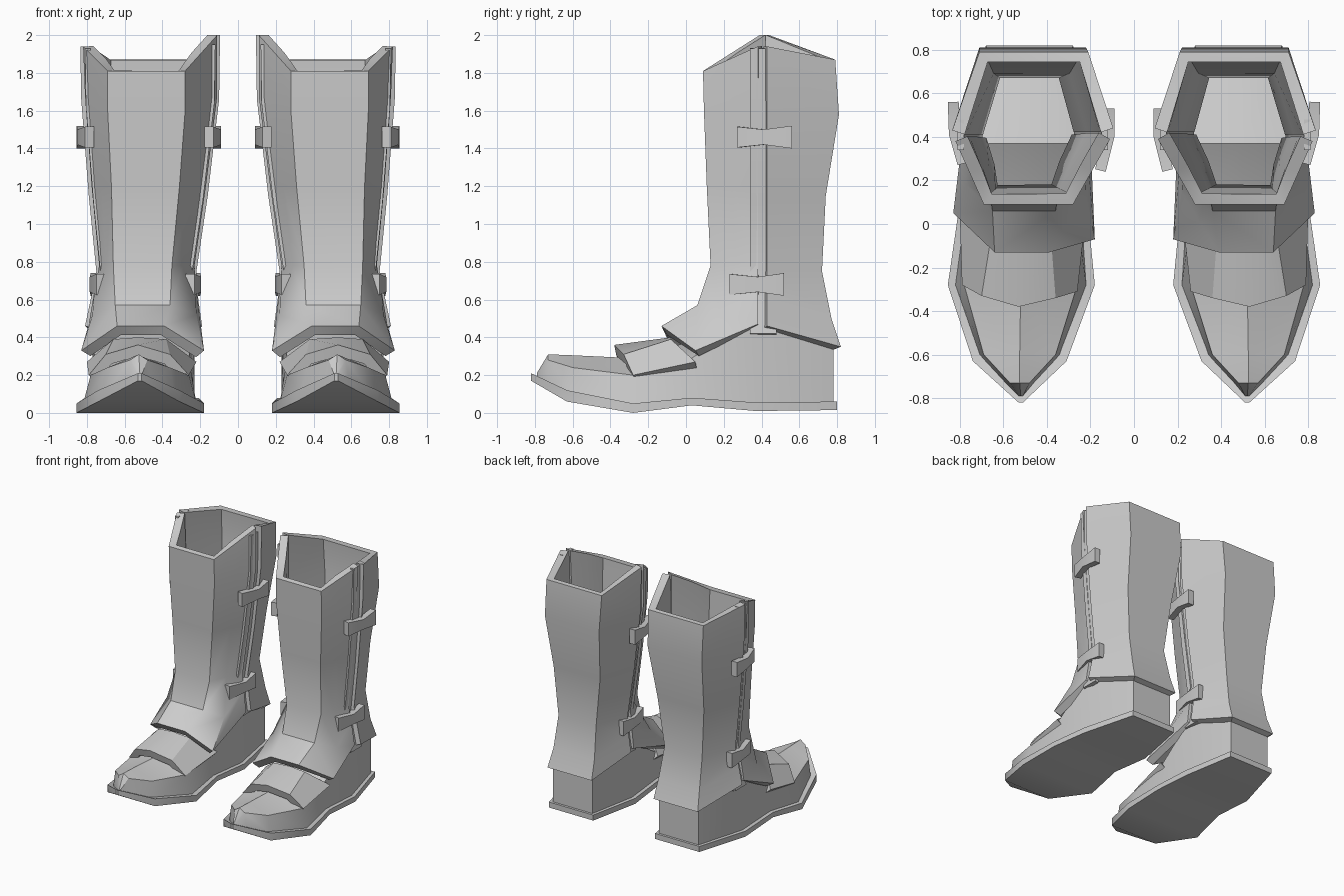
import bpy, bmesh, math

if "Cube" in bpy.data.objects:
    bpy.data.objects.remove(bpy.data.objects["Cube"])

grey = bpy.data.materials.new("plain_grey")
grey.use_nodes = True
grey.diffuse_color = (0.6, 0.6, 0.6, 1)
grey.node_tree.nodes["Principled BSDF"].inputs["Base Color"].default_value = (0.6, 0.6, 0.6, 1)


def loft(name, rows, closed=False, thickness=0.0, angle=35):
    """Skin rows of points, thicken open skins inward, mirror to the other boot."""
    bm = bmesh.new()
    grid = [[bm.verts.new(p) for p in row] for row in rows]
    n = len(rows[0])
    for a, b in zip(grid, grid[1:]):
        for i in range(n if closed else n - 1):
            j = (i + 1) % n
            bm.faces.new((a[i], b[i], b[j], a[j]))
    if closed:
        bm.faces.new(grid[0])
        bm.faces.new(grid[-1])
        bmesh.ops.recalc_face_normals(bm, faces=bm.faces)
    mesh = bpy.data.meshes.new(name)
    bm.to_mesh(mesh)
    bm.free()
    mesh.materials.append(grey)
    ob = bpy.data.objects.new(name, mesh)
    bpy.context.collection.objects.link(ob)
    bpy.ops.object.select_all(action="DESELECT")
    ob.select_set(True)
    bpy.context.view_layer.objects.active = ob
    if thickness:
        mod = ob.modifiers.new("thickness", "SOLIDIFY")
        mod.thickness = thickness
        mod.offset = -1
        bpy.ops.object.modifier_apply(modifier=mod.name)
    bpy.ops.object.shade_smooth_by_angle(angle=math.radians(angle))
    ob.modifiers.new("other_boot", "MIRROR").use_mirror_merge = False
    return ob


def blend(a, b, t=0.5):
    return tuple(p + (q - p) * t for p, q in zip(a, b))


# Sole: y, inner x, outer x, bottom z, top z
sole = [(-0.82, 0.51, 0.53, 0.17, 0.21), (-0.63, 0.31, 0.74, 0.06, 0.12),
        (-0.28, 0.18, 0.855, 0, 0.05), (0.03, 0.21, 0.81, 0.04, 0.08),
        (0.37, 0.2, 0.8, 0.01, 0.055), (0.8, 0.28, 0.68, 0.015, 0.06)]
loft("sole", [[(a, y, lo), (b, y, lo), (b, y, hi), (a, y, hi)]
              for y, a, b, lo, hi in sole], closed=True)

# Foot: y, inner x, outer x, base z, shoulder inset, shoulder z, ridge z
foot = [(-0.79, 0.51, 0.53, 0.19, 0, 0.2, 0.21), (-0.73, 0.46, 0.59, 0.16, 0.02, 0.28, 0.31),
        (-0.6, 0.34, 0.71, 0.1, 0.02, 0.24, 0.305), (-0.28, 0.22, 0.82, 0.05, 0.04, 0.2, 0.29),
        (0.03, 0.24, 0.78, 0.07, 0.02, 0.29, 0.38), (0.37, 0.23, 0.77, 0.05, 0, 0.5, 0.55),
        (0.78, 0.3, 0.66, 0.05, 0, 0.38, 0.42)]
loft("foot", [[(a, y, lo), (a + s, y, zs), ((a + b) / 2, y, top), (b - s, y, zs), (b, y, lo)]
              for y, a, b, lo, s, zs, top in foot], closed=True)

# Overlapping toe plate
loft("toe_plate",
     [[(0.22, 0.05, 0.27), (0.38, -0.08, 0.39), (0.53, -0.08, 0.4), (0.66, -0.08, 0.39), (0.8, 0.05, 0.27)],
      [(0.26, -0.31, 0.2), (0.36, -0.34, 0.31), (0.53, -0.38, 0.36), (0.7, -0.33, 0.31), (0.79, -0.28, 0.2)]],
     thickness=0.06, angle=30)

# Front shell: side inner x, side outer x, side z, front inner x, front outer x, front y, front z
front = [(0.11, 0.82, 1.97, 0.28, 0.69, 0.09, 1.81), (0.11, 0.81, 1.68, 0.28, 0.69, 0.095, 1.6),
         (0.17, 0.775, 1.2, 0.31, 0.67, 0.11, 1.2), (0.23, 0.735, 0.78, 0.35, 0.66, 0.13, 0.78),
         (0.22, 0.76, 0.65, 0.36, 0.65, 0.06, 0.57), (0.2, 0.79, 0.47, 0.39, 0.64, -0.13, 0.46)]
# Lower side corners flare forward over the instep
flare = {4: ((0.22, 0.14, 0.52), (0.77, 0.18, 0.52)), 5: ((0.18, -0.07, 0.33), (0.83, 0.05, 0.33))}
rows = []
for i, (a, b, zs, c, d, y, zf) in enumerate(front):
    lift = 0.03 if i == 0 else 0
    s0, s1 = (a, 0.39, zs + lift), (b, 0.38, zs - lift)
    f0, f1 = (c, y, zf), (d, y, zf)
    m0, m1 = flare.get(i, (blend(s0, f0), blend(s1, f1)))
    rows.append([s0, m0, f0, f1, m1, s1])
loft("front_shell", rows, thickness=0.06)

# Back shell: side inner x, side outer x, side z, back inner x, back outer x, back y, back z
back = [(0.095, 0.835, 1.97, 0.21, 0.71, 0.79, 1.87), (0.1, 0.83, 1.66, 0.22, 0.71, 0.81, 1.58),
        (0.16, 0.79, 1.15, 0.26, 0.68, 0.74, 1.15), (0.22, 0.75, 0.75, 0.31, 0.65, 0.72, 0.75),
        (0.21, 0.78, 0.6, 0.29, 0.66, 0.77, 0.5), (0.19, 0.81, 0.46, 0.28, 0.68, 0.82, 0.35)]
rows = []
for i, (a, b, zs, c, d, y, zb) in enumerate(back):
    lift = 0.03 if i == 0 else 0
    rows.append([(b, 0.43, zs - lift), (d, y, zb), (c, y, zb), (a, 0.44, zs + lift)])
loft("back_shell", rows, thickness=0.06)

# Recessed strips closing the side seams
loft("outer_seam", [[(r[1] - 0.025, y, r[2] - 0.04) for y in (0.34, 0.48)] for r in back], thickness=0.03)
loft("inner_seam", [[(r[0] + 0.025, y, r[2] - 0.02) for y in (0.48, 0.34)] for r in back], thickness=0.03)


# Bow-shaped straps bent around the seams
def strap(name, z, points):
    heights = (0.055, 0.04, 0.06)
    cols = [(x, y, h) for (x, y), h in zip(points, heights)]
    if points[0][0] < 0.5:
        cols.reverse()
    loft(name, [[(x, y, z + s * h) for x, y, h in cols] for s in (1, -1)], thickness=0.05, angle=20)


strap("upper_outer_strap", 1.46, [(0.81, 0.27), (0.85, 0.41), (0.855, 0.56)])
strap("upper_inner_strap", 1.46, [(0.13, 0.24), (0.09, 0.4), (0.09, 0.53)])
strap("lower_outer_strap", 0.68, [(0.75, 0.23), (0.785, 0.38), (0.78, 0.52)])
strap("lower_inner_strap", 0.68, [(0.23, 0.22), (0.195, 0.38), (0.2, 0.52)])
